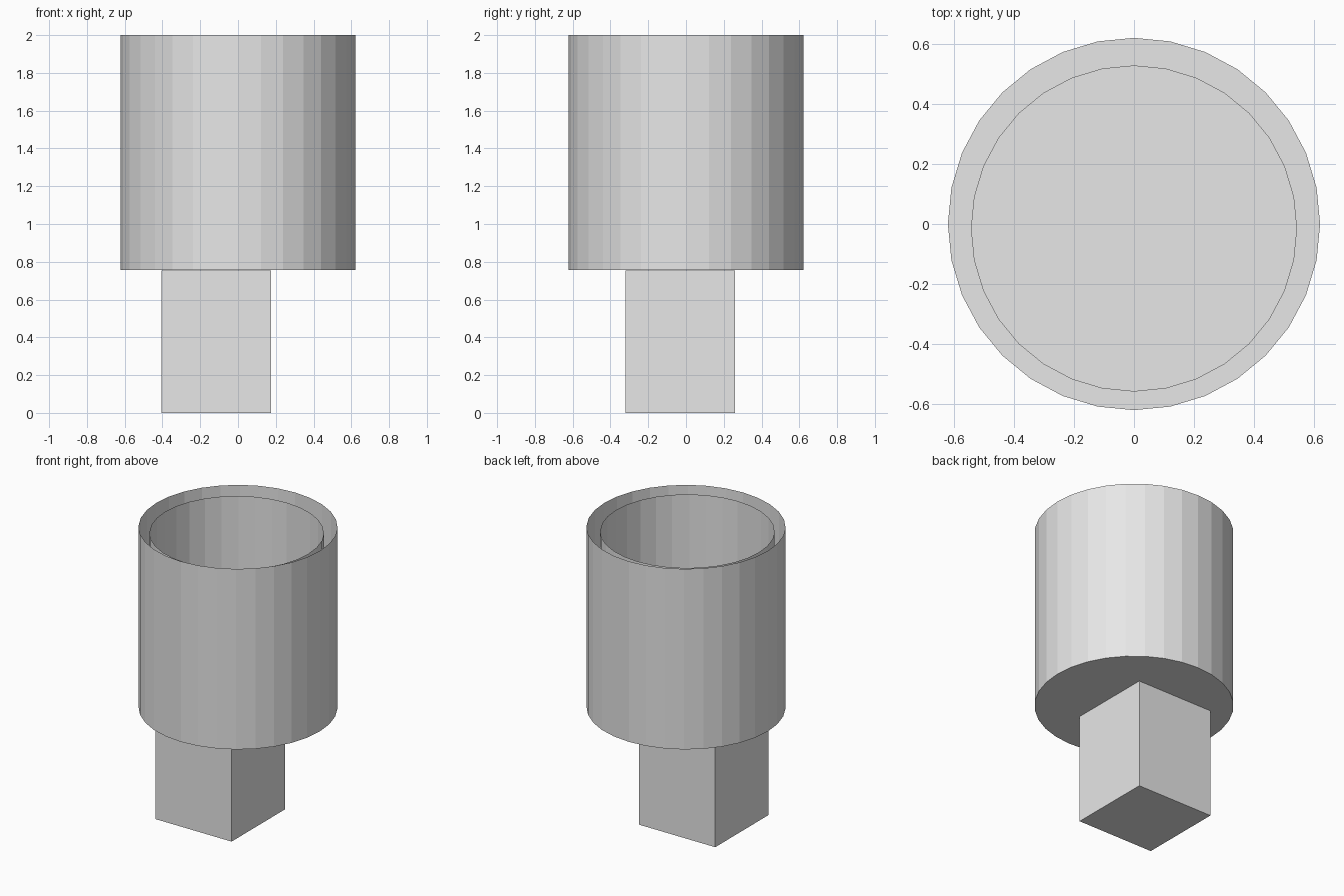
import bpy
import bmesh
from mathutils import Matrix

cube = bpy.data.objects.get("Cube")
if cube:
    bpy.data.objects.remove(cube, do_unlink=True)

grey = bpy.data.materials.new("light_grey")
grey.use_nodes = True
colour = (0.8, 0.8, 0.8, 1)
grey.diffuse_color = colour
grey.node_tree.nodes["Principled BSDF"].inputs["Base Color"].default_value = colour


def add_object(name, bm):
    mesh = bpy.data.meshes.new(name)
    bm.to_mesh(mesh)
    bm.free()
    mesh.materials.append(grey)
    obj = bpy.data.objects.new(name, mesh)
    bpy.context.collection.objects.link(obj)
    return obj


def open_cup(name, radius, top, y):
    """Thin-walled faceted cylinder, closed below and open above."""
    bm = bmesh.new()
    bmesh.ops.create_cone(bm, cap_ends=True, segments=32, radius1=radius,
                          radius2=radius, depth=2 * radius,
                          matrix=Matrix.Translation((0, y, top - radius)))
    lids = [f for f in bm.faces if f.normal.z > 0.9]
    bmesh.ops.delete(bm, geom=lids, context='FACES_ONLY')
    return add_object(name, bm)


# Outer shell and the slightly lower liner inside it
open_cup("outer_cup", 0.622, 2.0, 0)
open_cup("inner_cup", 0.545, 1.965, -0.015)

# Square post, set off-centre under the cup
width, height = 0.58, 0.755
bm = bmesh.new()
bmesh.ops.create_cube(bm, size=1, matrix=Matrix.Translation((-0.115, -0.03, height / 2))
                      @ Matrix.Diagonal((width, width, height, 1)))
add_object("square_post", bm)
